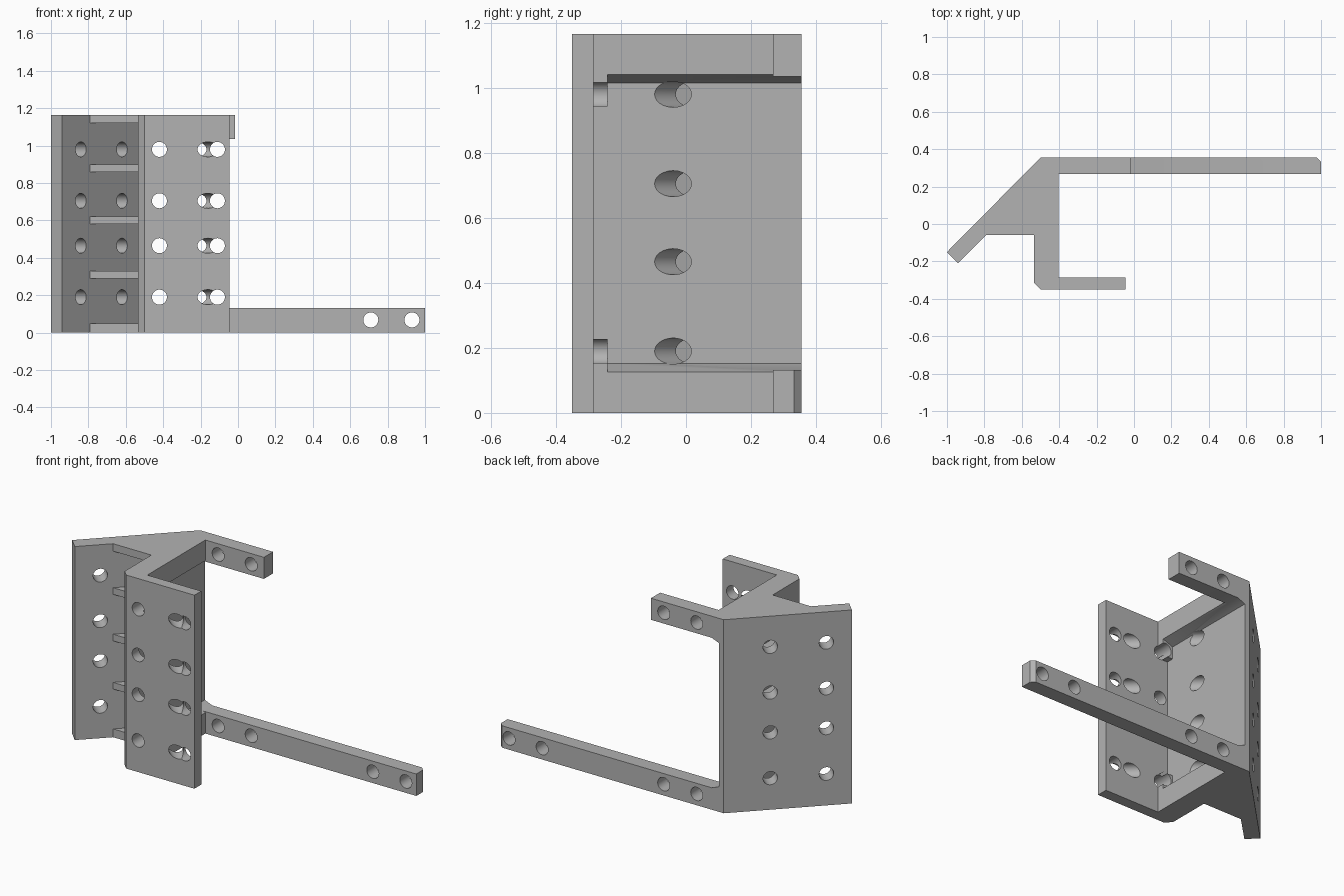
import bpy
import bmesh
from math import radians
from mathutils import Matrix, Vector

cube = bpy.data.objects.get("Cube")
if cube:
    bpy.data.objects.remove(cube, do_unlink=True)

H = 1.165                                  # overall height
BACK, FRONT = 0.355, -0.35
HOLE_R = 0.04
HOLE_ROWS = (0.19, 0.465, 0.705, 0.98)

grey = bpy.data.materials.new("plain grey")
grey.use_nodes = True
grey.diffuse_color = (0.45, 0.45, 0.45, 1)
grey.node_tree.nodes["Principled BSDF"].inputs["Base Color"].default_value = grey.diffuse_color


def make_object(name, bm):
    bmesh.ops.recalc_face_normals(bm, faces=bm.faces)
    mesh = bpy.data.meshes.new(name)
    bm.to_mesh(mesh)
    bm.free()
    mesh.materials.append(grey)
    obj = bpy.data.objects.new(name, mesh)
    bpy.context.collection.objects.link(obj)
    return obj


def add_prism(bm, points, offset):
    """Extrude a flat outline of 3D points along an offset."""
    face = bm.faces.new([bm.verts.new(p) for p in points])
    grown = bmesh.ops.extrude_face_region(bm, geom=[face], use_keep_orig=True)
    moved = [g for g in grown["geom"] if isinstance(g, bmesh.types.BMVert)]
    bmesh.ops.translate(bm, verts=moved, vec=offset)


def plan_prism(name, outline, *spans):
    """Extrude a plan outline over one or more height spans."""
    bm = bmesh.new()
    for z0, z1 in spans:
        add_prism(bm, [(x, y, z0) for x, y in outline], (0, 0, z1 - z0))
    return make_object(name, bm)


def drill(name, bores):
    """Round cutters, each from a start point to an end point."""
    bm = bmesh.new()
    for start, end in bores:
        a, b = Vector(start), Vector(end)
        turn = (b - a).to_track_quat('Z', 'Y').to_matrix().to_4x4()
        bmesh.ops.create_cone(bm, cap_ends=True, segments=40, radius1=HOLE_R,
                              radius2=HOLE_R, depth=(b - a).length,
                              matrix=Matrix.Translation((a + b) / 2) @ turn)
    return make_object(name, bm)


def combine(target, tool, operation):
    mod = target.modifiers.new(operation.title(), 'BOOLEAN')
    mod.operation = operation
    mod.solver = 'EXACT'
    mod.object = tool
    bpy.context.view_layer.objects.active = target
    bpy.ops.object.modifier_apply(modifier=mod.name)
    bpy.data.objects.remove(tool, do_unlink=True)


# Body: slanted plate, web and front flange as one plan outline
bracket = plan_prism("bracket", [
    (-1, -0.15), (-0.94, -0.21), (-0.79, -0.06), (-0.535, -0.06),
    (-0.535, -0.315), (-0.5, FRONT), (-0.045, FRONT), (-0.045, -0.285),
    (-0.405, -0.285), (-0.405, BACK), (-0.5, BACK)], (0, H))

# Pockets that leave five thin ribs behind the web
pockets = plan_prism("rib_pockets", [(-0.8, -0.07), (-0.535, -0.07), (-0.535, 0.195)],
                     (0.05, 0.29), (0.33, 0.58), (0.62, 0.86), (0.90, 1.12))
combine(bracket, pockets, 'DIFFERENCE')

# Web recess with sloping upper and lower rims
bm = bmesh.new()
add_prism(bm, [(x, -0.285, z) for x, z in
               ((-0.47, 0.152), (-0.395, 0.122), (-0.395, 1.045), (-0.47, 1.015))],
          (0, 0.7, 0))
combine(bracket, make_object("web_recess", bm), 'DIFFERENCE')

# Small corner blocks at the ends of the rims
corner = [(-0.5, -0.31), (-0.405, -0.31), (-0.405, -0.242), (-0.5, -0.242)]
combine(bracket, plan_prism("corner_blocks", corner, (0.1, 0.228), (0.942, 1.07)), 'UNION')

# Long lower arm with a clipped end corner, and short upper arm
lower = [(-0.42, 0.268), (1, 0.268), (1, 0.332), (0.977, BACK), (-0.42, BACK)]
upper = [(-0.42, 0.268), (-0.015, 0.268), (-0.015, BACK), (-0.42, BACK)]
combine(bracket, plan_prism("lower_arm", lower, (0, 0.132)), 'UNION')
combine(bracket, plan_prism("upper_arm", upper, (1.035, H)), 'UNION')

# Straight holes through the flange and the arms
straight = [((x, -0.4, z), (x, -0.2, z)) for x in (-0.42, -0.11) for z in HOLE_ROWS]
straight += [((x, 0.2, 0.068), (x, 0.4, 0.068)) for x in (-0.32, -0.1, 0.71, 0.93)]
straight += [((x, 0.2, 1.1), (x, 0.4, 1.1)) for x in (-0.32, -0.1)]
combine(bracket, drill("straight_holes", straight), 'DIFFERENCE')

# Slanted holes: short ones in the plate, long ones on through web and flange
slanted = []
for total, end_y in ((-0.95, -0.2), (-0.51, -0.45)):
    start_y = total / 2 + 0.5
    slanted += [((total - start_y, start_y, z), (total - end_y, end_y, z)) for z in HOLE_ROWS]
combine(bracket, drill("slanted_holes", slanted), 'DIFFERENCE')

# Smooth bores, crisp edges
bpy.ops.object.select_all(action='DESELECT')
bracket.select_set(True)
bpy.context.view_layer.objects.active = bracket
bpy.ops.object.shade_smooth_by_angle(angle=radians(25))
